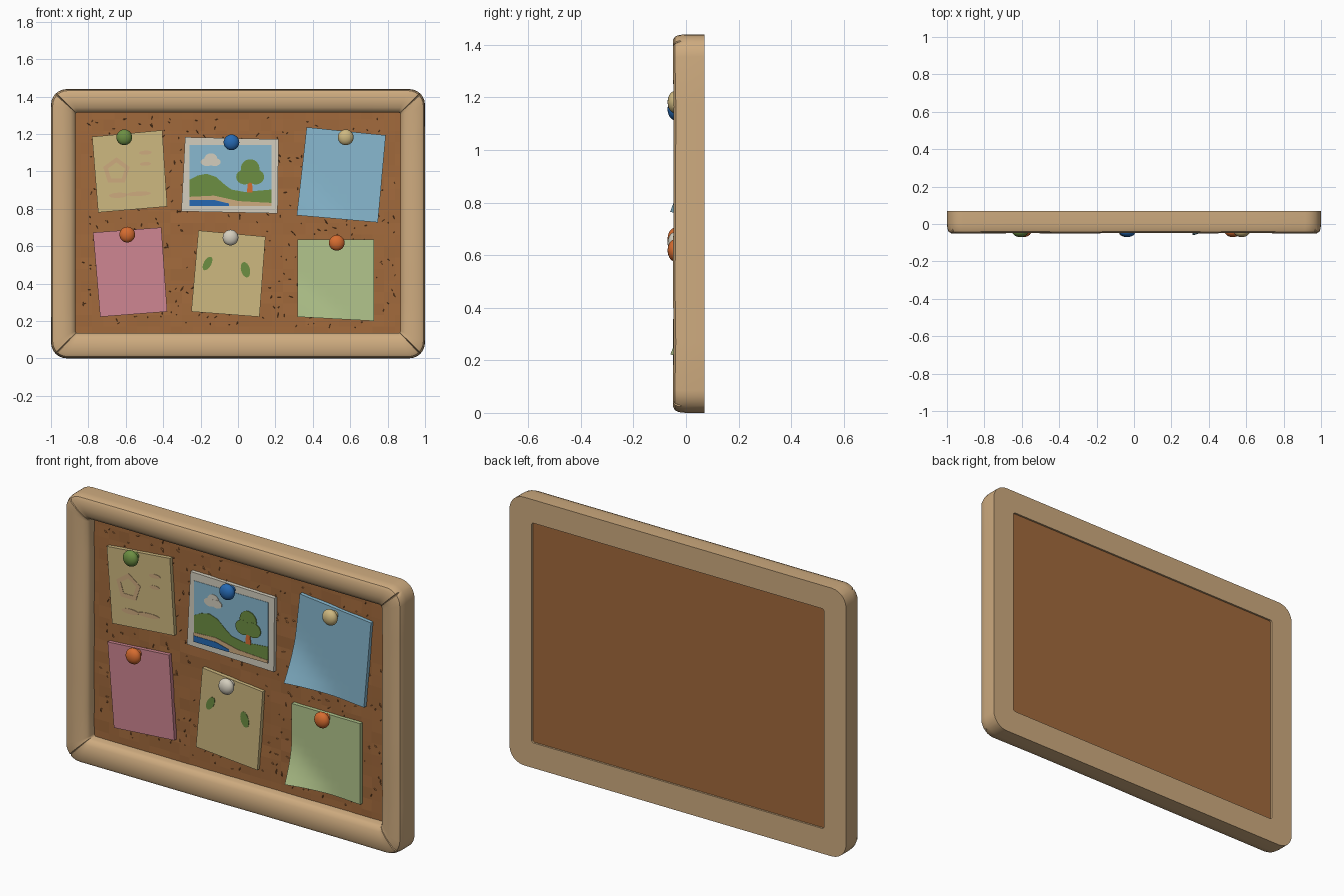
import bpy, bmesh, math, random
from mathutils import Vector, Matrix

if "Cube" in bpy.data.objects:
    bpy.data.objects.remove(bpy.data.objects["Cube"])

random.seed(4)


def material(name, rgb):
    lin = [(c / 255 / 12.92) if c < 10 else ((c / 255 + 0.055) / 1.055) ** 2.4 for c in rgb]
    m = bpy.data.materials.new(name)
    m.diffuse_color = (*lin, 1)
    m.use_nodes = True
    m.node_tree.nodes["Principled BSDF"].inputs["Base Color"].default_value = m.diffuse_color
    return m


WOOD = material("tan wood", (206, 171, 127))
CORK = material("cork brown", (162, 106, 60))
CREAM = material("cream yellow", (206, 184, 128))
SKY = material("pale blue", (136, 185, 208))
PINK = material("pink", (207, 134, 146))
LIME = material("pale green", (178, 197, 140))
LEAF = material("leaf green", (108, 142, 66))
BLUE = material("deep blue", (38, 105, 178))
ORANGE = material("orange", (214, 108, 48))
WHITE = material("off white", (212, 206, 190))


def finish(name, bm, mat, angle=None):
    bmesh.ops.recalc_face_normals(bm, faces=bm.faces)
    me = bpy.data.meshes.new(name)
    bm.to_mesh(me)
    bm.free()
    me.materials.append(mat)
    if angle:
        me.shade_smooth()
        me.set_sharp_from_angle(angle=math.radians(angle))
    ob = bpy.data.objects.new(name, me)
    bpy.context.collection.objects.link(ob)
    return ob


# wooden frame: a profile swept round a rounded rectangle, with mitre grooves
R_OUT, R_IN = 0.085, 0.012
PROFILE = [(0, .07), (0, -.015), (.06, -.03), (.2, -.042), (.45, -.05), (.82, -.05),
           (.93, -.042), (.98, -.026), (1, .0), (1, .07)]


def frame():
    sections = []                      # inner point, outer point, extra depth
    corners = []
    for k, (sx, sz) in enumerate([(1, 1), (-1, 1), (-1, -1), (1, -1)]):
        co = Vector((sx * (1 - R_OUT), .72 + sz * (.72 - R_OUT)))
        ci = Vector((sx * (.868 - R_IN), .725 + sz * (.59 - R_IN)))
        row = []
        for a in (0, 15, 30, 42, 45, 48, 60, 75, 90):
            t = math.radians(a + 90 * k)
            d = Vector((math.cos(t), math.sin(t)))
            row.append((ci + d * R_IN, co + d * R_OUT, .008 if a == 45 else 0))
        corners.append(row)
    for k in range(4):
        sections += corners[k]
        a, b = corners[k][-1], corners[(k + 1) % 4][0]
        for i in range(1, 7):          # hand-cut waviness along each bar
            f = i / 7
            sections.append((a[0].lerp(b[0], f), a[1].lerp(b[1], f), random.uniform(0, .004)))
    bm = bmesh.new()
    rings = []
    for pin, pout, dip in sections:
        ring = []
        for j, (t, y) in enumerate(PROFILE):
            p = pin.lerp(pout, t)
            ring.append(bm.verts.new((p.x, y + (dip if 2 <= j <= 7 else 0), p.y)))
        rings.append(ring)
    n = len(PROFILE)
    for i, r in enumerate(rings):
        q = rings[(i + 1) % len(rings)]
        for j in range(n):
            bm.faces.new((r[j], r[(j + 1) % n], q[(j + 1) % n], q[j]))
    finish("frame", bm, WOOD, 35)


# sheet through four corners (TL, TR, BR, BL), with thickness and an optional curled corner
def sheet(name, quad, mat, front, back, n=1, m=None, curl=0, rough=0, solid_back=False):
    m = m or n
    tl, tr, br, bl = [Vector(q) for q in quad]
    bm = bmesh.new()

    def layer(y, lift, jitter):
        g = []
        for i in range(n + 1):
            u = i / n
            col = []
            for j in range(m + 1):
                v = j / m
                p = bl.lerp(br, u).lerp(tl.lerp(tr, u), v)
                s = max(0, 1 - (u * 1.5 + v * 1.9))
                inner = 0 < i < n and 0 < j < m
                dy = random.uniform(-jitter, jitter) if inner else 0
                col.append(bm.verts.new((p.x, y - lift * s ** 1.6 + dy, p.y)))
            g.append(col)
        for i in range(n):
            for j in range(m):
                bm.faces.new((g[i][j], g[i + 1][j], g[i + 1][j + 1], g[i][j + 1]))
        return ([g[i][0] for i in range(n)] + [g[n][j] for j in range(m)] +
                [g[i][m] for i in range(n, 0, -1)] + [g[0][j] for j in range(m, 0, -1)])

    a, b = layer(front, curl, rough), layer(back, curl, 0)
    for i in range(len(a)):
        k = (i + 1) % len(a)
        bm.faces.new((a[i], a[k], b[k], b[i]))
    return finish(name, bm, mat, 25 if curl else None)


# thin flat plate of any outline, standing just proud of a note
def plate(name, pts, mat, level=1):
    bm = bmesh.new()
    y0 = -.002 * level
    f = bm.faces.new([bm.verts.new((x, y0, z)) for x, z in pts])
    ext = bmesh.ops.extrude_face_region(bm, geom=[f])
    vs = [g for g in ext["geom"] if isinstance(g, bmesh.types.BMVert)]
    bmesh.ops.translate(bm, verts=vs, vec=(0, .004, 0))
    bm.faces.ensure_lookup_table()
    if not any(abs(fc.normal.y) > .9 and fc.calc_center_median().y < y0 + .001 for fc in bm.faces):
        bm.faces.new([v for v in bm.verts if v not in vs])
    bmesh.ops.triangulate(bm, faces=[fc for fc in bm.faces if len(fc.verts) > 4])
    finish(name, bm, mat)


def oval(x, z, rx, rz, tilt=0, n=18):
    c, s = math.cos(tilt), math.sin(tilt)
    out = []
    for i in range(n):
        a = 2 * math.pi * i / n
        px, pz = rx * math.cos(a), rz * math.sin(a)
        out.append((x + px * c - pz * s, z + px * s + pz * c))
    return out


def pin(name, x, z, mat):
    bm = bmesh.new()
    bmesh.ops.create_uvsphere(bm, u_segments=24, v_segments=14, radius=1, matrix=Matrix.Translation(
        (x, -.042, z)) @ Matrix.Diagonal((.042, .028, .042, 1)))
    bmesh.ops.create_cone(bm, cap_ends=True, segments=14, radius1=.02, radius2=.016, depth=.04,
                          matrix=Matrix.Translation((x, -.016, z)) @ Matrix.Rotation(math.pi / 2, 4, 'X'))
    finish(name, bm, mat, 40)


frame()

# cork board with a slightly uneven front
sheet("cork_board", [(-.9, 1.34), (.9, 1.34), (.9, .11), (-.9, .11)], CORK, .02, .06,
      n=30, m=20, rough=.0025)

# cork grain: small raised slivers
bm = bmesh.new()
for _ in range(420):
    c = Vector((random.uniform(-.84, .84), 0, random.uniform(.16, 1.29)))
    a = random.uniform(0, math.pi)
    d = Vector((math.cos(a), 0, math.sin(a))) * random.uniform(.006, .02)
    w = Vector((-math.sin(a), 0, math.cos(a))) * random.uniform(.002, .004)
    base = [bm.verts.new(c + o + Vector((0, .023, 0))) for o in (d, w, -d, -w)]
    tip = bm.verts.new(c + Vector((0, .013, 0)))
    for i in range(4):
        bm.faces.new((base[i], base[(i + 1) % 4], tip))
finish("cork_grain", bm, CORK)

# pinned notes
NOTES = [
    ("doodle_note", CREAM, [(-.78, 1.185), (-.405, 1.22), (-.378, .812), (-.748, .78)], 0),
    ("photo_border", WHITE, [(-.283, 1.183), (.217, 1.172), (.212, .775), (-.303, .786)], 0),
    ("blue_note", SKY, [(.367, 1.236), (.79, 1.193), (.748, .727), (.314, .765)], .06),
    ("pink_note", PINK, [(-.775, .673), (-.41, .70), (-.378, .25), (-.737, .222)], 0),
    ("leaf_note", CREAM, [(-.212, .684), (.147, .651), (.115, .222), (-.25, .25)], 0),
    ("green_note", LIME, [(.319, .635), (.726, .635), (.726, .2), (.319, .222)], .06),
]
for name, mat, quad, curl in NOTES:
    sheet(name, quad, mat, 0, .022, n=10 if curl else 1, curl=curl)

# push pins
for i, (x, z, mat) in enumerate([(-.608, 1.182, LEAF), (-.035, 1.155, BLUE), (.576, 1.182, CREAM),
                                 (-.592, .662, ORANGE), (-.04, .646, WHITE), (.528, .618, ORANGE)]):
    pin(f"push_pin_{i + 1}", x, z, mat)


# landscape picture, in 0..1 picture coordinates
def pic(pts):
    return [(-.26 + u * .44, .815 + v * .325) for u, v in pts]


plate("picture_sky", pic([(0, 0), (1, 0), (1, 1), (0, 1)]), SKY, 1)
plate("picture_hill", pic([(0, .43), (.1, .5), (.21, .53), (.32, .48), (.43, .35), (.51, .27), (.67, .23),
                           (.83, .25), (1, .27), (1, .04), (.6, .06), (.3, .15), (0, .13)]), LEAF, 2)
plate("picture_shore", pic([(0, .15), (.3, .17), (.6, .08), (1, .05), (1, 0), (0, 0)]), WOOD, 3)
plate("picture_lake", pic([(0, .1), (.3, .1), (.48, .04), (.48, 0), (0, 0)]), BLUE, 4)
plate("picture_trunk", pic([(.7, .22), (.77, .22), (.76, .42), (.71, .42)]), ORANGE, 3)
for i, (x, z, rx, rz) in enumerate([(.065, 1.015, .05, .05), (.035, .97, .045, .04), (.095, .97, .045, .04)]):
    plate(f"picture_tree_{i + 1}", oval(x, z, rx, rz), LEAF, 4 + i * .2)
for i, (x, z, rx, rz) in enumerate([(-.145, 1.065, .035, .032), (-.165, 1.05, .035, .022), (-.125, 1.05, .032, .022)]):
    plate(f"picture_cloud_{i + 1}", oval(x, z, rx, rz), WHITE, 2 + i * .2)

# doodle: five-sided ring and dashes
outer, inner = oval(-.65, 1.0, .075, .075, .31, 5), oval(-.65, 1.0, .048, .048, .31, 5)
for i in range(5):
    k = (i + 1) % 5
    plate(f"doodle_side_{i + 1}", [outer[i], outer[k], inner[k], inner[i]], WOOD)
for i, (x, z, rx, rz) in enumerate([(-.495, 1.1, .034, .011), (-.495, 1.04, .03, .01),
                                    (-.64, .872, .05, .014), (-.53, .88, .065, .012)]):
    plate(f"doodle_dash_{i + 1}", oval(x, z, rx, rz, .05), WOOD, 1 + i * .1)

# leaves on the lower middle note
plate("leaf_left", oval(-.163, .507, .02, .04, -.5), LEAF)
plate("leaf_right", oval(.04, .474, .024, .042, .25), LEAF)
